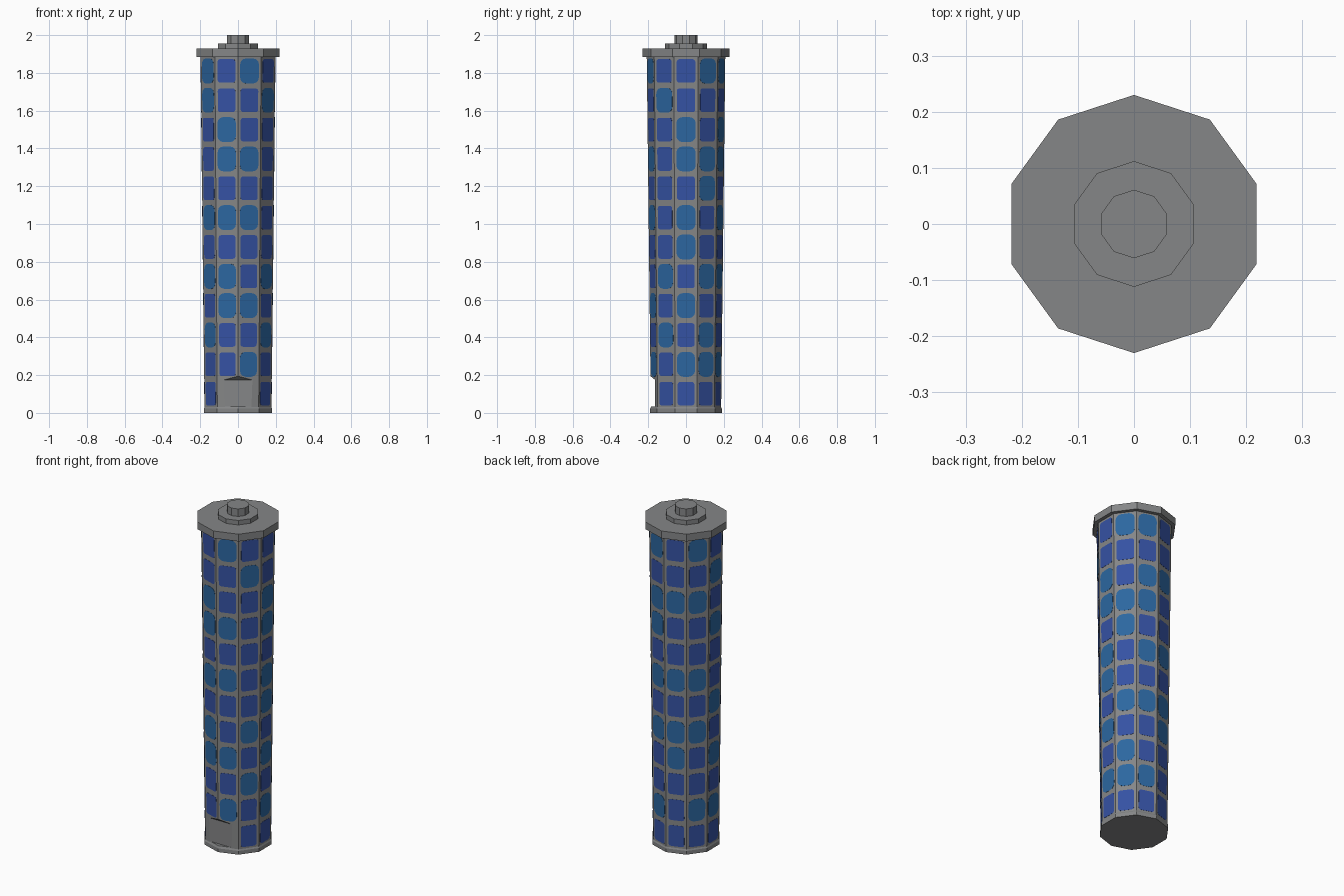
import bpy, bmesh, math
from mathutils import Vector

if "Cube" in bpy.data.objects:
    bpy.data.objects.remove(bpy.data.objects["Cube"])

SIDES = 10
Z0, Z1, R0, R1 = 0.03, 1.89, 0.186, 0.208   # tapered body
# Tile colours per side, top row to bottom row (B blue, T teal, - none)
PATTERN = ["TBBTBTBBTBT-", "BTBBBBBTBTBB", "BBTTBTTBTBTB", "TBBTTBBTBTTB", "TBTTBTBTBBTB",
           "BBTBBTBTTBBB", "TBTBBTBTBBTB", "BTBTBBTBTBTB", "TTBBBTBTBTBB", "BBTTBTBTTBB-"]


def material(name, rgb):
    m = bpy.data.materials.new(name)
    m.diffuse_color = (*rgb, 1)
    m.use_nodes = True
    m.node_tree.nodes["Principled BSDF"].inputs["Base Color"].default_value = m.diffuse_color
    return m


grey = material("grey_metal", (0.235, 0.24, 0.243))
blue = material("royal_blue", (0.036, 0.085, 0.37))
teal = material("sea_blue", (0.025, 0.135, 0.355))


def make_object(name, bm, mats):
    bmesh.ops.recalc_face_normals(bm, faces=bm.faces)
    me = bpy.data.meshes.new(name)
    bm.to_mesh(me)
    bm.free()
    for m in mats:
        me.materials.append(m)
    ob = bpy.data.objects.new(name, me)
    bpy.context.collection.objects.link(ob)
    return ob


def lathe(name, profile):
    """Ten-sided solid from (radius, z) rings, one corner facing front."""
    bm = bmesh.new()
    rings = []
    for r, z in profile:
        rings.append([bm.verts.new((r * math.cos(a), r * math.sin(a), z))
                      for a in (math.tau * i / SIDES - math.pi / 2 for i in range(SIDES))])
    for lo, hi in zip(rings, rings[1:]):
        for i in range(SIDES):
            j = (i + 1) % SIDES
            bm.faces.new((lo[i], lo[j], hi[j], hi[i]))
    bm.faces.new(rings[0][::-1])
    bm.faces.new(rings[-1])
    return make_object(name, bm, [grey])


# Grey structure
body = lathe("tower_body", [(R0, Z0 - 0.01), (R1, Z1)])
lathe("base_rim", [(0.19, 0), (0.19, 0.022), (0.184, 0.035)])
lathe("top_cap", [(0.23, 1.885), (0.23, 1.928)])
lathe("cap_disc", [(0.112, 1.925), (0.112, 1.955)])
lathe("cap_knob", [(0.061, 1.95), (0.061, 2.0)])

# Flat doorway cut into the front corner, with a sloped lintel
bm = bmesh.new()
section = [(-0.163, 0.0), (-0.163, 0.174), (-0.25, 0.245), (-0.25, 0.0)]
face = bm.faces.new([bm.verts.new((-0.3, y, z)) for y, z in section])
ext = bmesh.ops.extrude_face_region(bm, geom=[face])["geom"]
bmesh.ops.translate(bm, vec=(0.6, 0, 0),
                    verts=[v for v in ext if isinstance(v, bmesh.types.BMVert)])
cutter = make_object("doorway_cutter", bm, [grey])
mod = body.modifiers.new("doorway", "BOOLEAN")
mod.operation, mod.solver, mod.object = "DIFFERENCE", "EXACT", cutter
bpy.context.view_layer.objects.active = body
bpy.ops.object.modifier_apply(modifier="doorway")
bpy.data.objects.remove(cutter)


# Rounded tile outline
def outline(w, h, rad, steps=4):
    pts = []
    for k, (sx, sz) in enumerate([(1, 1), (-1, 1), (-1, -1), (1, -1)]):
        for s in range(steps):
            a = math.pi / 2 * (k + s / (steps - 1))
            pts.append((sx * (w / 2 - rad) + rad * math.cos(a),
                        sz * (h / 2 - rad) + rad * math.sin(a)))
    return pts


# Blue tiles: twelve rows on every side, nearly flush, none on the doorway
bm = bmesh.new()
for side, column in enumerate(PATTERN):
    a = math.tau * (side + 0.5) / SIDES - math.pi / 2
    normal = Vector((math.cos(a), math.sin(a), 0))
    tangent = Vector((-math.sin(a), math.cos(a), 0))
    for row, code in enumerate(reversed(column)):
        if code == "-":
            continue
        zc = 0.102 + 0.1553 * row
        width = 2 * math.sin(math.pi / SIDES) * (R0 + (R1 - R0) * (zc - Z0) / (Z1 - Z0))
        shape = outline(width * 0.82, 0.132, 0.032) if code == "T" else outline(width * 0.77, 0.125, 0.014)
        loop = []
        for u, dz in shape:
            z = zc + dz
            r = R0 + (R1 - R0) * (z - Z0) / (Z1 - Z0)
            p = normal * (r * math.cos(math.pi / SIDES) + 0.001) + tangent * u
            loop.append(bm.verts.new((p.x, p.y, z)))
        f = bm.faces.new(loop)
        base = bmesh.ops.extrude_face_region(bm, geom=[f], use_keep_orig=True)["geom"]
        bmesh.ops.translate(bm, vec=normal * -0.002,
                            verts=[v for v in base if isinstance(v, bmesh.types.BMVert)])
        for g in {g for v in loop for g in v.link_faces} | {g for g in base if isinstance(g, bmesh.types.BMFace)}:
            g.material_index = int(code == "T")
make_object("blue_tiles", bm, [blue, teal])
